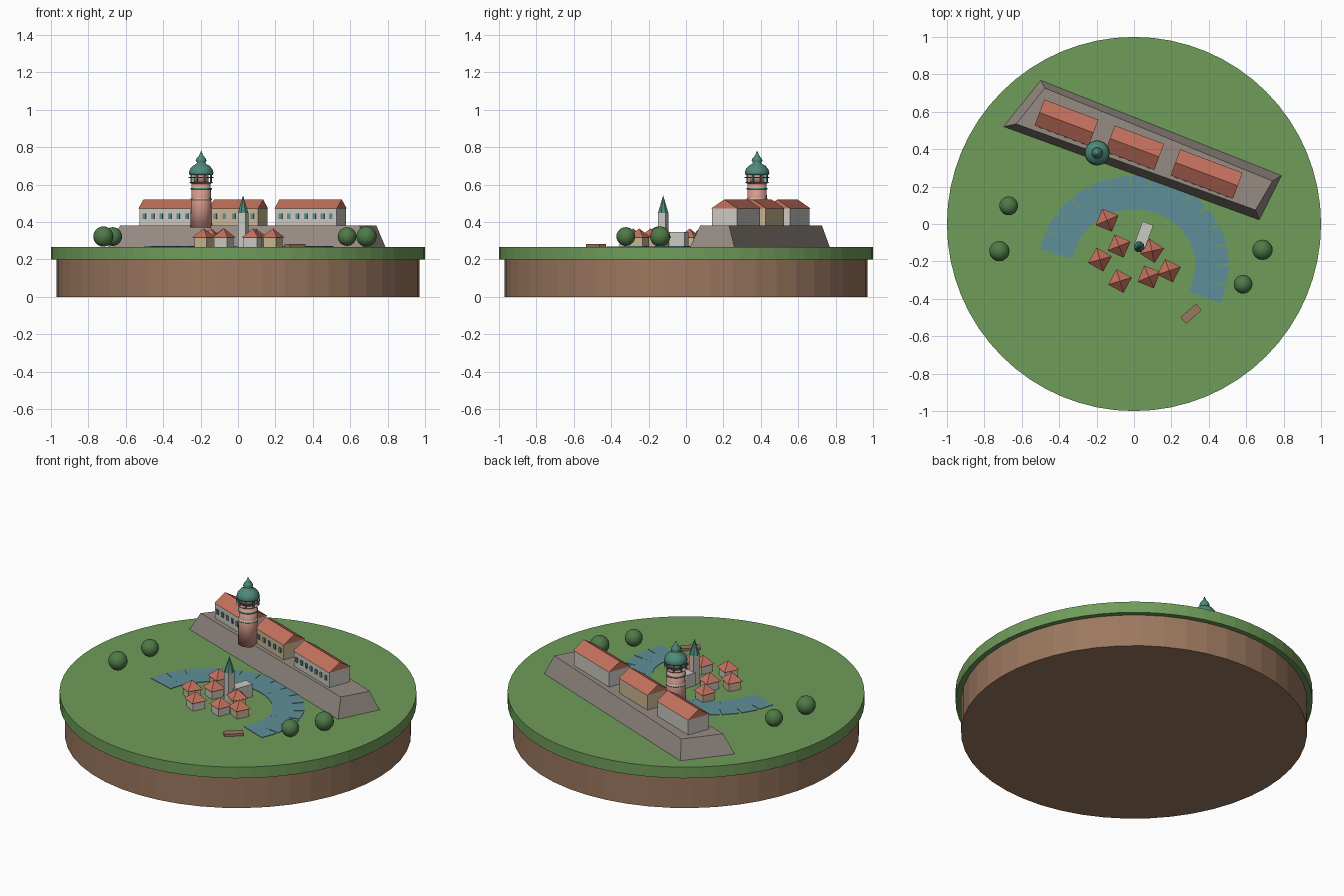
import bpy, bmesh, math
from mathutils import Matrix, Vector

if "Cube" in bpy.data.objects:
    bpy.data.objects.remove(bpy.data.objects["Cube"])


def material(name, *rgb):
    lin = [((c / 255 + 0.055) / 1.055) ** 2.4 for c in rgb] + [1]
    m = bpy.data.materials.new(name)
    m.use_nodes = True
    m.diffuse_color = lin
    m.node_tree.nodes["Principled BSDF"].inputs["Base Color"].default_value = lin
    return m


grass = material("grass green", 112, 156, 90)
earth = material("earth brown", 156, 120, 95)
rock = material("rock grey", 150, 139, 131)
plaster = material("pale plaster", 203, 201, 193)
ochre = material("ochre plaster", 203, 183, 148)
tile = material("roof tile red", 196, 113, 93)
pink = material("tower pink", 212, 153, 140)
copper = material("copper green", 78, 138, 122)
water = material("water blue", 95, 143, 152)
leaf = material("leaf green", 78, 122, 72)

GROUND, TERRACE = 0.267, 0.38


def finish(name, bm, mat, place=Matrix(), smooth=False):
    bmesh.ops.recalc_face_normals(bm, faces=bm.faces)
    mesh = bpy.data.meshes.new(name)
    bm.to_mesh(mesh)
    bm.free()
    mesh.materials.append(mat)
    for p in mesh.polygons:
        p.use_smooth = smooth
    ob = bpy.data.objects.new(name, mesh)
    ob.matrix_world = place
    bpy.context.collection.objects.link(ob)
    return ob


def at(x, y, z, deg=0):
    return Matrix.Translation((x, y, z)) @ Matrix.Rotation(math.radians(deg), 4, "Z")


def box(name, mat, place, sx, sy, sz):
    """Box standing on its placement origin."""
    bm = bmesh.new()
    bmesh.ops.create_cube(bm, size=1)
    bmesh.ops.transform(bm, matrix=Matrix.Diagonal((sx, sy, sz, 1)) @ Matrix.Translation((0, 0, 0.5)), verts=bm.verts)
    return finish(name, bm, mat, place)


def cone(name, mat, place, r1, r2, h, sides, smooth=False, turn=0):
    bm = bmesh.new()
    m = Matrix.Translation((0, 0, h / 2)) @ Matrix.Rotation(math.radians(turn), 4, "Z")
    bmesh.ops.create_cone(bm, cap_ends=True, segments=sides, radius1=r1, radius2=r2, depth=h, matrix=m)
    return finish(name, bm, mat, place, smooth)


def lathe(name, mat, place, profile, sides=24):
    bm = bmesh.new()
    vs = [bm.verts.new((r, 0, z)) for r, z in profile]
    es = [bm.edges.new(pair) for pair in zip(vs, vs[1:])]
    bmesh.ops.spin(bm, geom=vs + es, axis=(0, 0, 1), cent=(0, 0, 0), angle=math.tau, steps=sides)
    bmesh.ops.remove_doubles(bm, verts=bm.verts, dist=1e-5)
    return finish(name, bm, mat, place, True)


def loft(name, mat, place, low, high):
    """Closed solid between two rings of equal length."""
    bm = bmesh.new()
    a, b = [[bm.verts.new(p) for p in ring] for ring in (low, high)]
    bm.faces.new(a)
    bm.faces.new(b)
    for i in range(len(a)):
        j = (i + 1) % len(a)
        bm.faces.new((a[i], a[j], b[j], b[i]))
    return finish(name, bm, mat, place)


# Round base
cone("earth_base", earth, at(0, 0, 0), 0.97, 0.97, 0.2, 48)
cone("grass_top", grass, at(0, 0, 0.198), 1, 1, GROUND - 0.198, 64)

# Rock terrace
foot = [(-0.70, 0.52), (0.67, 0.02), (0.79, 0.26), (-0.50, 0.77)]
crown = [(-0.63, 0.535), (0.65, 0.075), (0.74, 0.23), (-0.477, 0.727)]
loft("rock_terrace", rock, Matrix(), [(x, y, GROUND - 0.005) for x, y in foot], [(x, y, TERRACE) for x, y in crown])

# Long palace wings with gabled roofs and front windows
WIDTH, WALL = 0.142, 0.093
for i, (x, y, length, count, mat) in enumerate(
        [(-0.361, 0.542, 0.303, 6, plaster), (0.003, 0.408, 0.275, 5, ochre), (0.388, 0.267, 0.35, 7, plaster)]):
    place = at(x, y, TERRACE, -20.5)
    box(f"wing_{i}_walls", mat, place, length, WIDTH, WALL)
    ends = [[(s * (length / 2 + 0.003), w * (WIDTH / 2 + 0.003), WALL + h) for w, h in ((-1, 0), (1, 0), (0, 0.047))]
            for s in (-1, 1)]
    loft(f"wing_{i}_roof", tile, place, *ends)
    for k in range(count):
        across = ((k + 0.5) / count - 0.5) * length * 0.96
        box(f"wing_{i}_window_{k}", water, place @ at(across, -WIDTH / 2 - 0.002, 0.036), 0.018, 0.009, 0.028)

# Round tower with gallery, lantern and onion dome
tower = at(-0.197, 0.38, 0)
lathe("tower_shaft", pink, tower, [(0, 0.37), (0.057, 0.37), (0.055, 0.51), (0.052, 0.52), (0.051, 0.61), (0, 0.61)])
for i, (z, mat) in enumerate([(0.518, plaster), (0.574, copper)]):
    cone(f"tower_band_{i}", mat, tower @ at(0, 0, z), 0.057, 0.057, 0.008, 24, True)
cone("tower_gallery", pink, tower @ at(0, 0, 0.604), 0.052, 0.066, 0.01, 24)
cone("tower_lantern", pink, tower @ at(0, 0, 0.61), 0.04, 0.04, 0.055, 16, True)
for k in range(8):
    post = tower @ at(0, 0, 0, k * 45 + 22) @ at(0.056, 0, 0.612)
    box(f"lantern_post_{k}", copper, post, 0.008, 0.008, 0.048)
lathe("gallery_rail", copper, tower,
      [(0.062, 0.634), (0.067, 0.634), (0.067, 0.64), (0.062, 0.64), (0.062, 0.634)])
lathe("tower_dome", copper, tower,
      [(0, 0.652), (0.062, 0.652), (0.066, 0.662), (0.06, 0.682), (0.045, 0.7), (0.026, 0.71),
       (0.022, 0.717), (0.029, 0.727), (0.024, 0.74), (0.01, 0.757), (0, 0.782)])

# Church
box("church_nave", plaster, at(0.053, -0.055, GROUND, -20), 0.062, 0.125, 0.078)
steeple = at(0.027, -0.122, GROUND, -20)
box("church_tower", plaster, steeple, 0.044, 0.044, 0.183)
cone("church_spire", copper, steeple @ at(0, 0, 0.18), 0.03, 0, 0.095, 8)

# Village houses with pyramid roofs
houses = [(-0.144, 0.02, -22), (-0.08, -0.118, -24), (-0.182, -0.19, -30), (-0.075, -0.305, -28),
          (0.096, -0.144, -33), (0.08, -0.283, -22), (0.187, -0.25, -27)]
for i, (x, y, turn) in enumerate(houses):
    place = at(x, y, GROUND, turn)
    box(f"house_{i}_walls", plaster if i % 2 else ochre, place, 0.076, 0.076, 0.052)
    cone(f"house_{i}_roof", tile, place @ at(0, 0, 0.05), 0.066, 0, 0.048, 4, turn=45)

# River bend of short straight reaches
REACHES = 15


def bend(k):
    t = math.radians(171 - 197 * k / REACHES)
    return Vector((0.42 * math.cos(t), -0.22 + 0.39 * math.sin(t)))


for k in range(REACHES):
    a, b = bend(k), bend(k + 1)
    mid, d = (a + b) / 2, b - a
    box(f"river_reach_{k}", water, at(mid.x, mid.y, GROUND - 0.002, math.degrees(math.atan2(d.y, d.x))),
        d.length * 1.05, 0.18, 0.005 + 0.0001 * (k % 2))

# Small wooden raft
box("raft", earth, at(0.305, -0.48, GROUND, 41), 0.11, 0.046, 0.015)

# Round trees
for i, (x, y, r) in enumerate([(-0.67, 0.097, 0.05), (-0.72, -0.145, 0.054), (0.687, -0.138, 0.054), (0.583, -0.322, 0.05)]):
    bm = bmesh.new()
    bmesh.ops.create_uvsphere(bm, u_segments=24, v_segments=14, radius=r)
    finish(f"tree_{i}", bm, leaf, at(x, y, 0.322), True)
